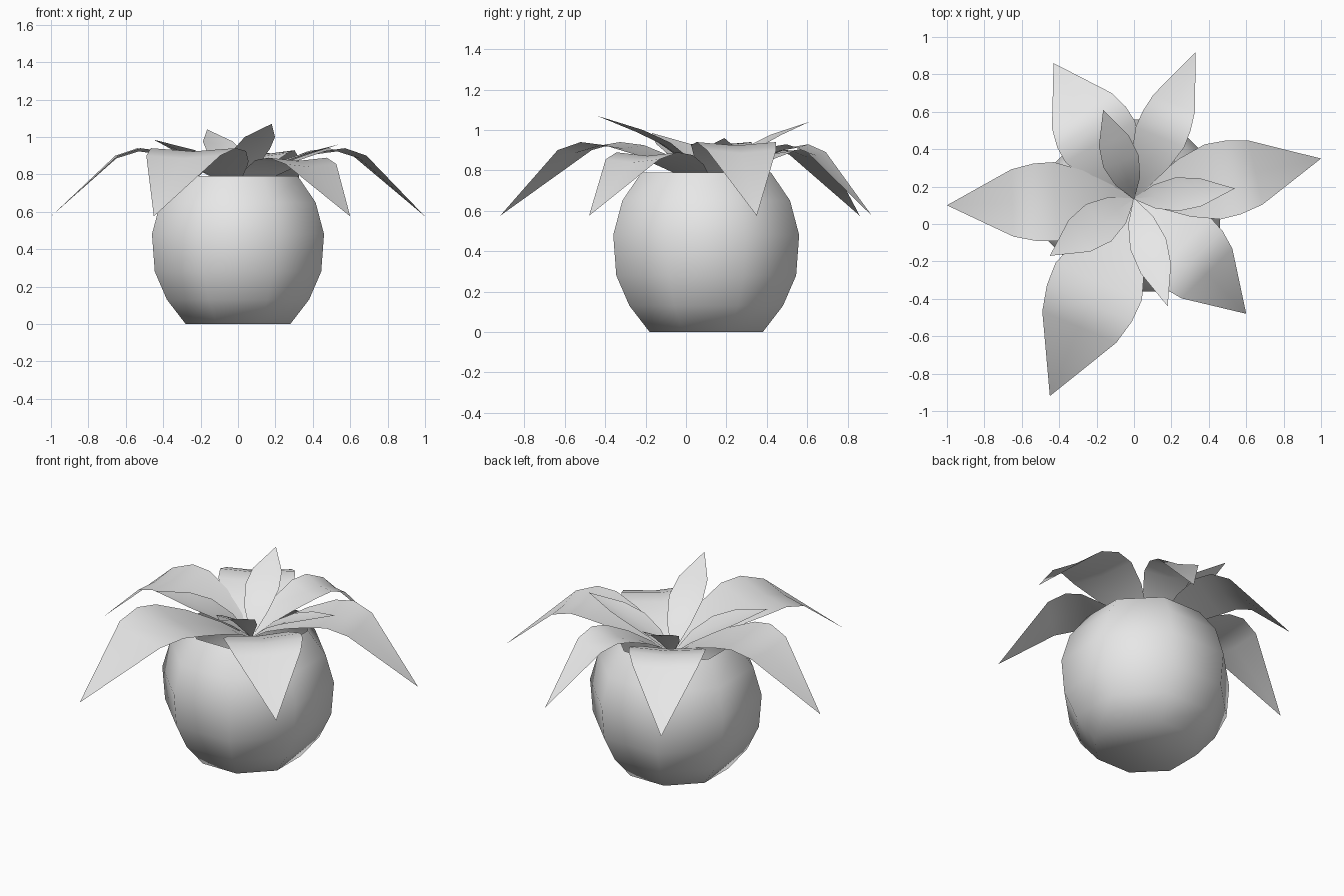
import bpy, bmesh, math
from mathutils import Vector

cube = bpy.data.objects.get("Cube")
if cube:
    bpy.data.objects.remove(cube, do_unlink=True)

grey = bpy.data.materials.new("plain_grey")
grey.use_nodes = True
grey.diffuse_color = (0.8, 0.8, 0.8, 1)
grey.node_tree.nodes["Principled BSDF"].inputs["Base Color"].default_value = (0.8, 0.8, 0.8, 1)


def finish(name, bm):
    mesh = bpy.data.meshes.new(name)
    bm.to_mesh(mesh)
    bm.free()
    mesh.materials.append(grey)
    for face in mesh.polygons:
        face.use_smooth = True
    obj = bpy.data.objects.new(name, mesh)
    bpy.context.collection.objects.link(obj)
    return obj


# Pot: eight-sided rounded bowl, flat sides facing the axes, open at the top
def make_pot():
    bm = bmesh.new()
    sides = 8
    profile = [(0.28, 0), (0.38, 0.13), (0.445, 0.28), (0.46, 0.48), (0.415, 0.65), (0.32, 0.79)]
    rings = []
    for half, z in profile:
        r = half / math.cos(math.pi / sides)
        angles = [(i + 0.5) * math.tau / sides for i in range(sides)]
        rings.append([bm.verts.new((r * math.cos(a), 0.1 + r * math.sin(a), z)) for a in angles])
    for low, high in zip(rings, rings[1:]):
        for i in range(sides):
            j = (i + 1) % sides
            bm.faces.new((low[i], low[j], high[j], high[i]))
    bm.faces.new(rings[0][::-1])
    finish("pot", bm)


# Leaf: strip with a slightly sunken midrib, from the shared root to a pointed tip
ROOT = Vector((0, 0.135, 0))


def make_leaf(name, tip, width, stations):
    bm = bmesh.new()
    span = Vector((tip[0], tip[1], 0)) - ROOT
    side = Vector((-span.y, span.x, 0)).normalized()
    rows = []
    for along, wide, z in stations:
        centre = ROOT + span * along + Vector((0, 0, z))
        edge = side * width * wide
        dip = Vector((0, 0, -0.015 * wide))
        rows.append([bm.verts.new(p) for p in (centre + edge, centre + dip, centre - edge)])
    for a, b in zip(rows, rows[1:]):
        for i in range(2):
            bm.faces.new((a[i], a[i + 1], b[i + 1], b[i]))
    bmesh.ops.remove_doubles(bm, verts=bm.verts, dist=0.0005)
    bmesh.ops.recalc_face_normals(bm, faces=bm.faces)
    if sum(f.normal.z for f in bm.faces) < 0:
        bmesh.ops.reverse_faces(bm, faces=bm.faces)
    finish(name, bm)


make_pot()

# Large drooping leaves: tip x, tip y, half width, arch strength
droop = [(0, 0.03, 0.70), (0.12, 0.45, 0.79), (0.27, 0.9, 0.87), (0.42, 1.17, 0.925),
         (0.53, 1.15, 0.94), (0.65, 1, 0.9), (1, 0, 0.575)]
large = [(-1, 0.1, 0.18, 1), (-0.45, -0.92, 0.215, 1), (0.6, -0.48, 0.19, 0.86),
         (1, 0.35, 0.175, 1), (0.33, 0.92, 0.12, 0.97), (-0.43, 0.86, 0.185, 0.93)]
for n, (x, y, width, arch) in enumerate(large):
    shape = [(s, w, 0.575 + (z - 0.575) * arch) for s, w, z in droop]
    make_leaf(f"large_leaf_{n + 1}", (x, y), width, shape)

# Small rising leaves: tip x, tip y, tip height, half width
rise = [(0, 0.03, 0), (0.2, 0.7, 0.38), (0.42, 1, 0.64), (0.65, 0.85, 0.81), (1, 0, 1)]
small = [(-0.165, 0.61, 1.04, 0.1), (0.18, -0.44, 1.07, 0.1),
         (0.54, 0.19, 0.96, 0.09), (-0.45, -0.17, 0.985, 0.12)]
for n, (x, y, top, width) in enumerate(small):
    shape = [(s, w, 0.7 + (top - 0.7) * f) for s, w, f in rise]
    make_leaf(f"small_leaf_{n + 1}", (x, y), width, shape)
